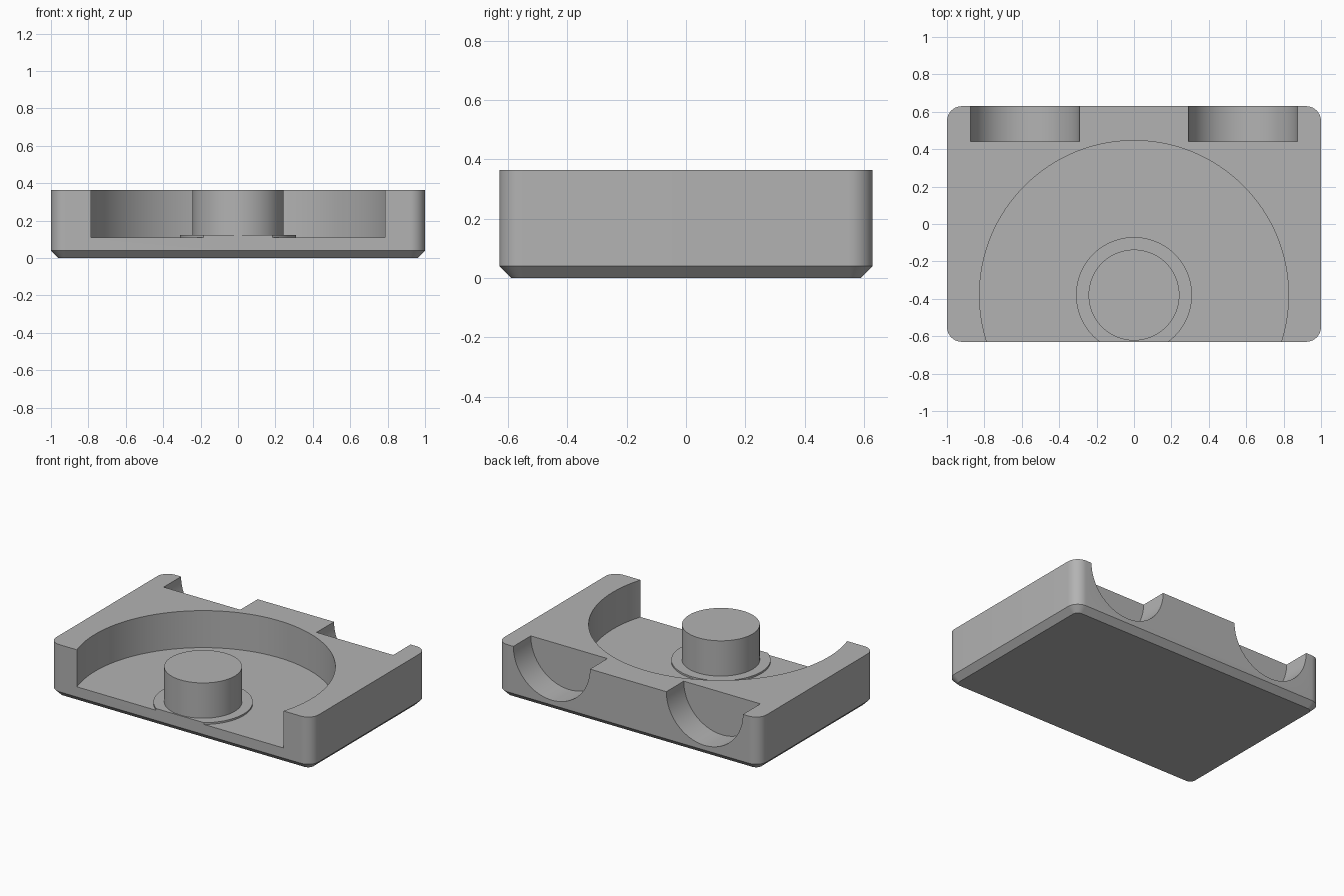
import bpy, bmesh, math

if "Cube" in bpy.data.objects:
    bpy.data.objects.remove(bpy.data.objects["Cube"])

HALF_X, HALF_Y, TOP = 1.0, 0.63, 0.365
FLOOR, RIM = 0.11, 0.122          # pocket floor and raised pad heights
CY = -0.38                        # centre of pocket, pad and post

grey = bpy.data.materials.new("grey")
grey.diffuse_color = (0.45, 0.45, 0.45, 1)
grey.use_nodes = True
grey.node_tree.nodes["Principled BSDF"].inputs["Base Color"].default_value = grey.diffuse_color


def arc(cx, cy, r, a0, a1, n):
    return [(cx + r * math.cos(a0 + (a1 - a0) * i / n),
             cy + r * math.sin(a0 + (a1 - a0) * i / n)) for i in range(n + 1)]


def circle(r, n=96):
    return arc(0, CY, r, 0, 2 * math.pi, n)[:-1]


def rounded_rect(hx, hy, r):
    pts = []
    for k, (sx, sy) in enumerate([(1, 1), (-1, 1), (-1, -1), (1, -1)]):
        a = k * math.pi / 2
        pts += arc(sx * (hx - r), sy * (hy - r), r, a, a + math.pi / 2, 10)
    return pts


def loft(name, loops, bottom=True):
    """Skin closed loops of 3D points and cap the ends."""
    bm = bmesh.new()
    rings = [[bm.verts.new(p) for p in loop] for loop in loops]
    n = len(rings[0])
    for a, b in zip(rings, rings[1:]):
        for i in range(n):
            j = (i + 1) % n
            bm.faces.new((a[i], a[j], b[j], b[i]))
    base = bm.faces.new(rings[0][::-1])
    bm.faces.new(rings[-1])
    bmesh.ops.recalc_face_normals(bm, faces=bm.faces)
    if not bottom:
        bmesh.ops.delete(bm, geom=[base], context='FACES_ONLY')
    mesh = bpy.data.meshes.new(name)
    bm.to_mesh(mesh)
    bm.free()
    mesh.materials.append(grey)
    obj = bpy.data.objects.new(name, mesh)
    bpy.context.collection.objects.link(obj)
    return obj


def at_z(pts, z):
    return [(x, y, z) for x, y in pts]


def activate(obj):
    bpy.ops.object.select_all(action='DESELECT')
    obj.select_set(True)
    bpy.context.view_layer.objects.active = obj


def cut(obj, cutter):
    cutter.hide_render = True
    mod = obj.modifiers.new("cut", 'BOOLEAN')
    mod.operation, mod.solver, mod.object = 'DIFFERENCE', 'EXACT', cutter
    activate(obj)
    bpy.ops.object.modifier_apply(modifier=mod.name)
    bpy.data.objects.remove(cutter)


# Block with rounded corners and a chamfered underside
body = loft("body", [at_z(rounded_rect(HALF_X - 0.04, HALF_Y - 0.04, 0.04), 0),
                     at_z(rounded_rect(HALF_X, HALF_Y, 0.08), 0.04),
                     at_z(rounded_rect(HALF_X, HALF_Y, 0.08), TOP)])

# Round pocket, open at the front
pocket = circle(0.826, 128)
cut(body, loft("pocket_cutter", [at_z(pocket, FLOOR), at_z(pocket, 0.6)]))

# Two half-round notches in the back
for s in (-1, 1):
    u = arc(s * 0.583, TOP, 0.292, math.pi, 2 * math.pi, 48)
    u += [(s * 0.583 + 0.292, 0.6), (s * 0.583 - 0.292, 0.6)]
    cut(body, loft("notch_cutter", [[(x, 0.44, z) for x, z in u],
                                    [(x, 0.8, z) for x, z in u]]))

# Low pad around the post, trimmed flush with the front
a = math.asin((HALF_Y + CY) / 0.31)
pad_outline = arc(0, CY, 0.31, -a, math.pi + a, 72)
pad = loft("pad", [at_z(pad_outline, FLOOR), at_z(pad_outline, RIM)], bottom=False)

# Central post
post = loft("post", [at_z(circle(0.243), RIM), at_z(circle(0.243), TOP)], bottom=False)

for obj in (body, pad, post):
    activate(obj)
    bpy.ops.object.shade_smooth_by_angle(angle=math.radians(30))
